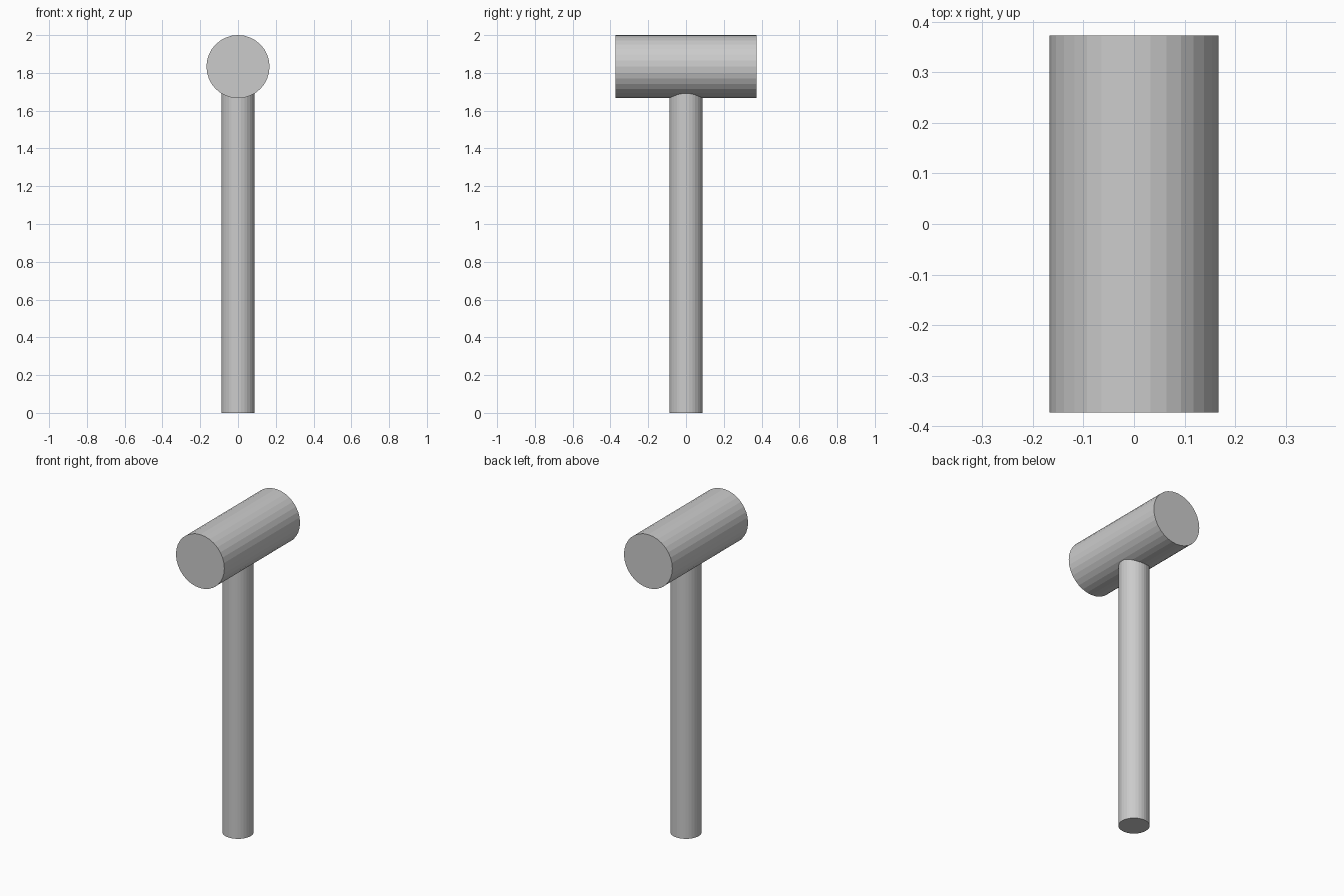
import bpy
from math import pi

if "Cube" in bpy.data.objects:
    bpy.data.objects.remove(bpy.data.objects["Cube"])

HEAD_RADIUS, HEAD_LENGTH = 0.167, 0.746
HANDLE_RADIUS = 0.088
HEAD_Z = 2.0 - HEAD_RADIUS


def cylinder(name, radius, depth, z, tilt=0.0):
    bpy.ops.mesh.primitive_cylinder_add(
        vertices=32, radius=radius, depth=depth,
        location=(0, 0, z), rotation=(tilt, 0, 0))
    bpy.context.object.name = name


# Upright handle, seated inside the head
cylinder("handle", HANDLE_RADIUS, HEAD_Z, HEAD_Z / 2)

# Mallet head, lying front to back
cylinder("mallet_head", HEAD_RADIUS, HEAD_LENGTH, HEAD_Z, tilt=pi / 2)
